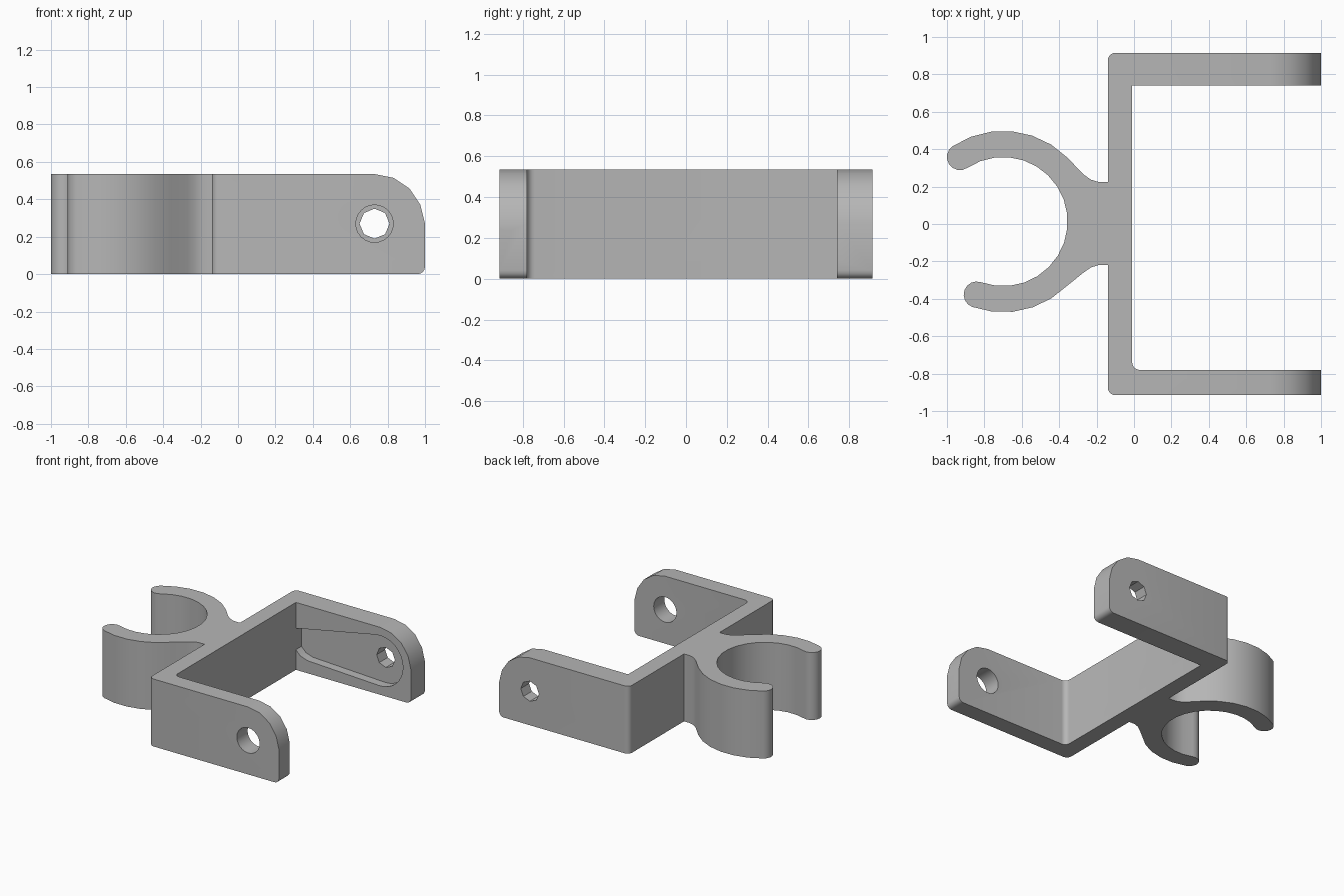
import bpy
import bmesh
from math import sin, cos, radians
from mathutils import Vector

if "Cube" in bpy.data.objects:
    bpy.data.objects.remove(bpy.data.objects["Cube"])

HEIGHT = 0.535
HALF = 0.915
PIVOT = (0.73, 0.27)

grey = bpy.data.materials.new("plain grey")
grey.use_nodes = True
grey.diffuse_color = (0.47, 0.47, 0.47, 1)
grey.node_tree.nodes["Principled BSDF"].inputs["Base Color"].default_value = (0.47, 0.47, 0.47, 1)


def arc(centre, r, start, end, steps):
    """Points along an arc, angles in degrees."""
    angles = [radians(start + (end - start) * i / steps) for i in range(steps + 1)]
    return [(centre[0] + r * cos(a), centre[1] + r * sin(a)) for a in angles]


def prism(name, points, low, high, axis="Z"):
    """Extrude an outline along Z (xy outline) or along Y (xz outline)."""
    bm = bmesh.new()
    place = (lambda p: (p[0], p[1], low)) if axis == "Z" else (lambda p: (p[0], low, p[1]))
    face = bm.faces.new([bm.verts.new(place(p)) for p in points])
    extruded = bmesh.ops.extrude_face_region(bm, geom=[face])["geom"]
    shift = Vector((0, 0, high - low)) if axis == "Z" else Vector((0, high - low, 0))
    bmesh.ops.translate(bm, vec=shift, verts=[g for g in extruded if isinstance(g, bmesh.types.BMVert)])
    bmesh.ops.recalc_face_normals(bm, faces=bm.faces)
    mesh = bpy.data.meshes.new(name)
    bm.to_mesh(mesh)
    bm.free()
    mesh.materials.append(grey)
    obj = bpy.data.objects.new(name, mesh)
    bpy.context.collection.objects.link(obj)
    return obj


def carve(target, cutter, operation="DIFFERENCE"):
    """Apply a boolean and discard its cutter."""
    bpy.context.view_layer.objects.active = target
    mod = target.modifiers.new(cutter.name, "BOOLEAN")
    mod.operation = operation
    mod.solver = "EXACT"
    mod.object = cutter
    bpy.ops.object.modifier_apply(modifier=mod.name)
    bpy.data.objects.remove(cutter)


# Spring clip: open ring with rounded tips, flared into the spine
ring = (-0.70, 0.013)
middle, thick = 0.415, 0.07
upper, lower = 123.7, -109.8


def tip(angle):
    return arc(ring, middle, angle, angle, 1)[0]


clip = [(-0.14, 0.225), (-0.19, 0.225), (-0.23, 0.237), (-0.27, 0.265)]
clip += arc(ring, middle + thick, 45, upper, 6)
clip += arc(tip(upper), thick, upper, upper + 180, 8)[1:]
clip += arc(ring, middle - thick, upper, lower, 18)[1:]
clip += arc(tip(lower), thick, lower + 180, lower + 360, 8)[1:]
clip += arc(ring, middle + thick, lower, -45, 5)[1:]
clip += [(-0.27, -0.26), (-0.23, -0.232), (-0.19, -0.22), (-0.14, -0.22)]

# U-shaped bracket: rounded outer corners, thicker back arm
r = 0.04
outline = clip + arc((-0.14 + r, -HALF + r), r, 180, 270, 5)
outline += [(1, -HALF), (1, -0.78)]
outline += arc((-0.01 + r, -0.78 + r), r, 270, 180, 5)
outline += [(-0.01, 0.74), (1, 0.74), (1, HALF)]
outline += arc((-0.14 + r, HALF - r), r, 90, 180, 5)
bracket = prism("clip_bracket", outline, 0, HEIGHT)

# Rounded arm ends, seen from the side
side = [(0.5, 0.7), (0.5, -0.2), (1.2, -0.2), (1.2, 0.7)]
corner = [(1.2, 0.7), (PIVOT[0], 0.7)] + arc(PIVOT, HEIGHT - PIVOT[1], 90, 0, 4)
corner[-1] = (1.0, PIVOT[1])
corner += arc((1 - r, r), r, 0, -90, 4) + [(1 - r, -0.2), (1.2, -0.2)]
carve(bracket, prism("end_cutter", corner, -1.2, 1.2, "Y"))

# Tapered pocket on the inner face of the back arm
pocket = [(-0.01, 0.33)] + arc(PIVOT, 0.2, 100, -95, 16)
pocket += [(0.09, 0.10), (0.03, 0.12), (-0.01, 0.16)]
carve(bracket, prism("pocket_cutter", pocket, 0.6, 0.81, "Y"))

# Round hole in the front arm, eight-sided hole in the back arm
carve(bracket, prism("front_hole_cutter", arc(PIVOT, 0.1, 0, 345, 23), -1.1, -0.6, "Y"))
carve(bracket, prism("back_hole_cutter", arc(PIVOT, 0.08, 0, 315, 7), 0.6, 1.1, "Y"))

# Smooth curves, sharp edges
bpy.ops.object.select_all(action="DESELECT")
bracket.select_set(True)
bpy.context.view_layer.objects.active = bracket
bpy.ops.object.shade_smooth_by_angle(angle=radians(30))
